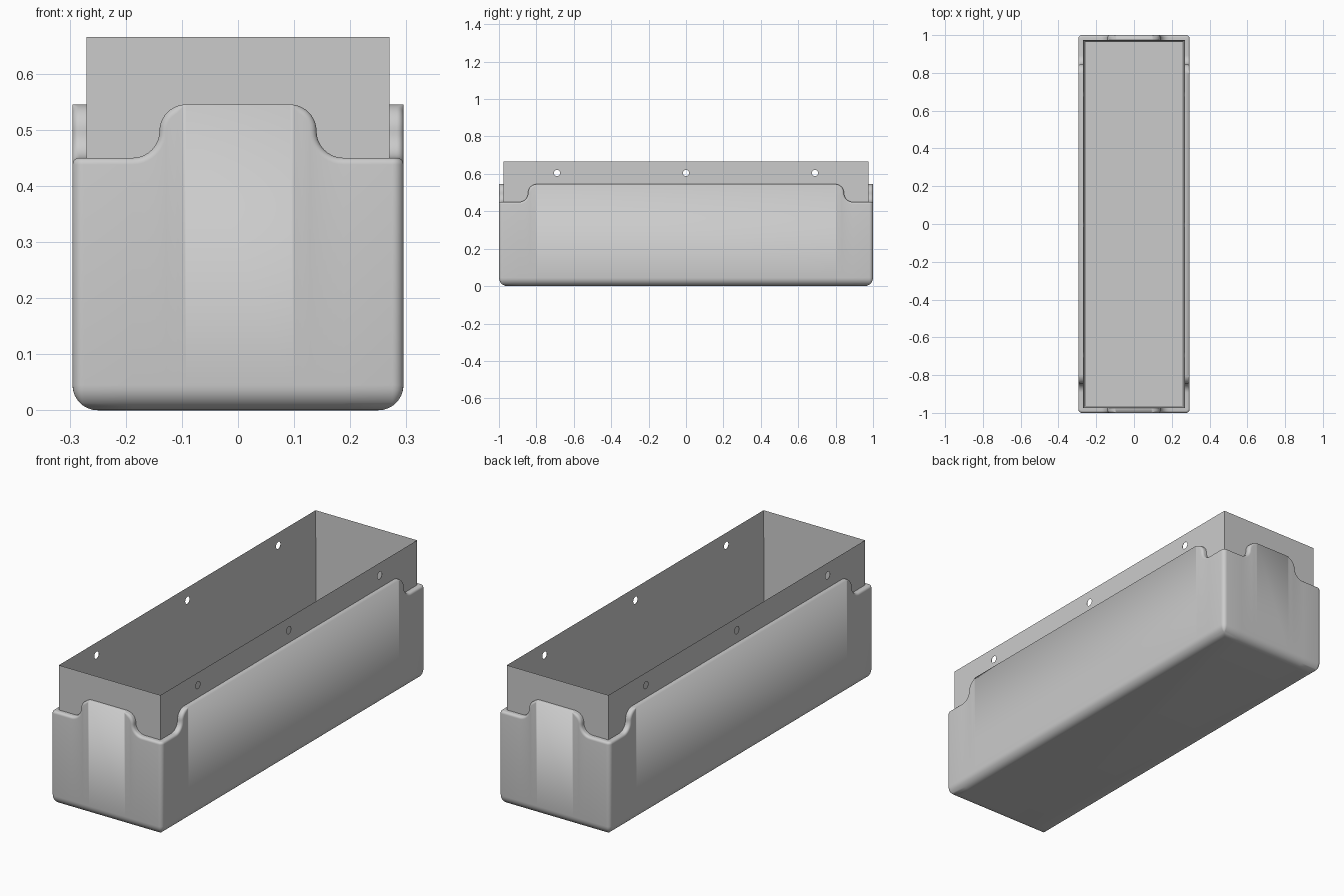
import bpy, bmesh
from math import sin, cos, pi
from mathutils import Vector, Matrix

if "Cube" in bpy.data.objects:
    bpy.data.objects.remove(bpy.data.objects["Cube"])

HALF_X, HALF_Y = 0.295, 1.0      # outer tub footprint
LOW, HIGH = 0.45, 0.545          # rim heights at corners and at wall centres
WALL = 0.025                     # tub wall thickness
CORNER, LIP, BASE = 0.02, 0.012, 0.045   # edge radii

grey = bpy.data.materials.new("plain grey")
grey.use_nodes = True
grey.diffuse_color = (0.6, 0.6, 0.6, 1)
grey.node_tree.nodes["Principled BSDF"].inputs["Base Color"].default_value = grey.diffuse_color


def add_object(name, bm):
    bmesh.ops.recalc_face_normals(bm, faces=bm.faces)
    mesh = bpy.data.meshes.new(name)
    bm.to_mesh(mesh)
    bm.free()
    mesh.materials.append(grey)
    ob = bpy.data.objects.new(name, mesh)
    bpy.context.collection.objects.link(ob)
    return ob


def smooth(ob):
    bpy.ops.object.select_all(action='DESELECT')
    ob.select_set(True)
    bpy.context.view_layer.objects.active = ob
    bpy.ops.object.shade_smooth_by_angle(angle=pi / 6)


def steps(n):
    return [pi / 2 * i / n for i in range(n + 1)]


def rim_curve(length):
    """Rim of one wall: (along, height, normal along, normal up, lip radius)."""
    mid, zc, r = length - 0.155, (LOW + HIGH) / 2, (HIGH - LOW) / 2
    half = []
    for a in reversed(steps(10)):          # convex shoulder
        lip = LIP * min(1, (pi / 2 - a) * 2.5)
        half.append((mid - r + r * cos(a), zc + r * sin(a), cos(a), sin(a), lip))
    for a in steps(10)[1:]:                # concave foot
        half.append((mid + r - r * cos(a), zc - r * sin(a), cos(a), sin(a), LIP))
    return [(-s, z, -ns, nz, lip) for s, z, ns, nz, lip in reversed(half)] + half


def wall_point(angle, depth, length, s, phi, inset, z):
    """Point on the rounded footprint, moved inwards by inset."""
    out = Vector((cos(angle), sin(angle), 0))
    along = Vector((-sin(angle), cos(angle), 0))
    r = max(CORNER - inset, 0)
    limit = length - inset - r
    if phi is None:
        p = out * (depth - inset) + along * max(-limit, min(limit, s))
    else:
        p = out * (depth - inset - r + r * cos(phi)) + along * (limit + r * sin(phi))
    return p + Vector((0, 0, z))


def column(angle, depth, length, s, z, ns, nz, lip, phi=None):
    """Section through the wall, from the inner floor over the lip to the base."""
    def at(s, inset, z):
        return wall_point(angle, depth, length, s, phi, inset, z)
    pts = [at(s, WALL + 0.002, 0.02), at(s, WALL + 0.002, z)]
    for a in reversed(steps(5)):
        k = lip * (1 - sin(a))
        pts.append(at(s - ns * k, lip * (1 - cos(a)), z - nz * k))
    for b in steps(8):
        pts.append(at(s - ns * lip, BASE * (1 - cos(b)), BASE * (1 - sin(b))))
    return pts


# Outer tub with the scalloped rim
columns = []
for i in range(4):
    angle = i * pi / 2
    depth, length = (HALF_X, HALF_Y) if i % 2 == 0 else (HALF_Y, HALF_X)
    for point in rim_curve(length):
        columns.append(column(angle, depth, length, *point))
    for phi in steps(6):
        columns.append(column(angle, depth, length, 0, LOW, 0, 1, LIP, phi))

bm = bmesh.new()
grid = [[bm.verts.new(p) for p in col] for col in columns]
for i, col in enumerate(grid):
    nxt = grid[(i + 1) % len(grid)]
    for j in range(len(col) - 1):
        bm.faces.new((col[j], col[j + 1], nxt[j + 1], nxt[j]))
bm.faces.new([col[0] for col in grid])
bm.faces.new([col[-1] for col in grid])
bmesh.ops.remove_doubles(bm, verts=bm.verts, dist=0.00005)
smooth(add_object("outer_tub", bm))


# Inner liner: box with a deep cavity
def box(bm, hx, hy, z0, z1):
    m = Matrix.Translation((0, 0, (z0 + z1) / 2)) @ Matrix.Diagonal((2 * hx, 2 * hy, z1 - z0, 1))
    bmesh.ops.create_cube(bm, size=1, matrix=m)


bm = bmesh.new()
box(bm, 0.27, 0.975, 0.015, 0.665)
top = max(bm.faces, key=lambda f: f.calc_center_median().z)
bmesh.ops.inset_region(bm, faces=[top], thickness=0.018)
bmesh.ops.translate(bm, verts=top.verts, vec=(0, 0, -0.63))
liner = add_object("inner_liner", bm)

# Shallow round sockets along both long sides
bm = bmesh.new()
for side in (-1, 1):
    for y in (-0.69, 0, 0.69):
        m = Matrix.Translation((side * 0.27, y, 0.605)) @ Matrix.Rotation(pi / 2, 4, 'Y')
        bmesh.ops.create_cone(bm, cap_ends=True, segments=24, radius1=0.017,
                              radius2=0.017, depth=0.024, matrix=m)
cutter = add_object("socket_cutter", bm)
cutter.hide_render = True
cut = liner.modifiers.new("sockets", 'BOOLEAN')
cut.object = cutter
cut.solver = 'EXACT'
bpy.context.view_layer.objects.active = liner
bpy.ops.object.modifier_apply(modifier=cut.name)
bpy.data.objects.remove(cutter)
smooth(liner)
